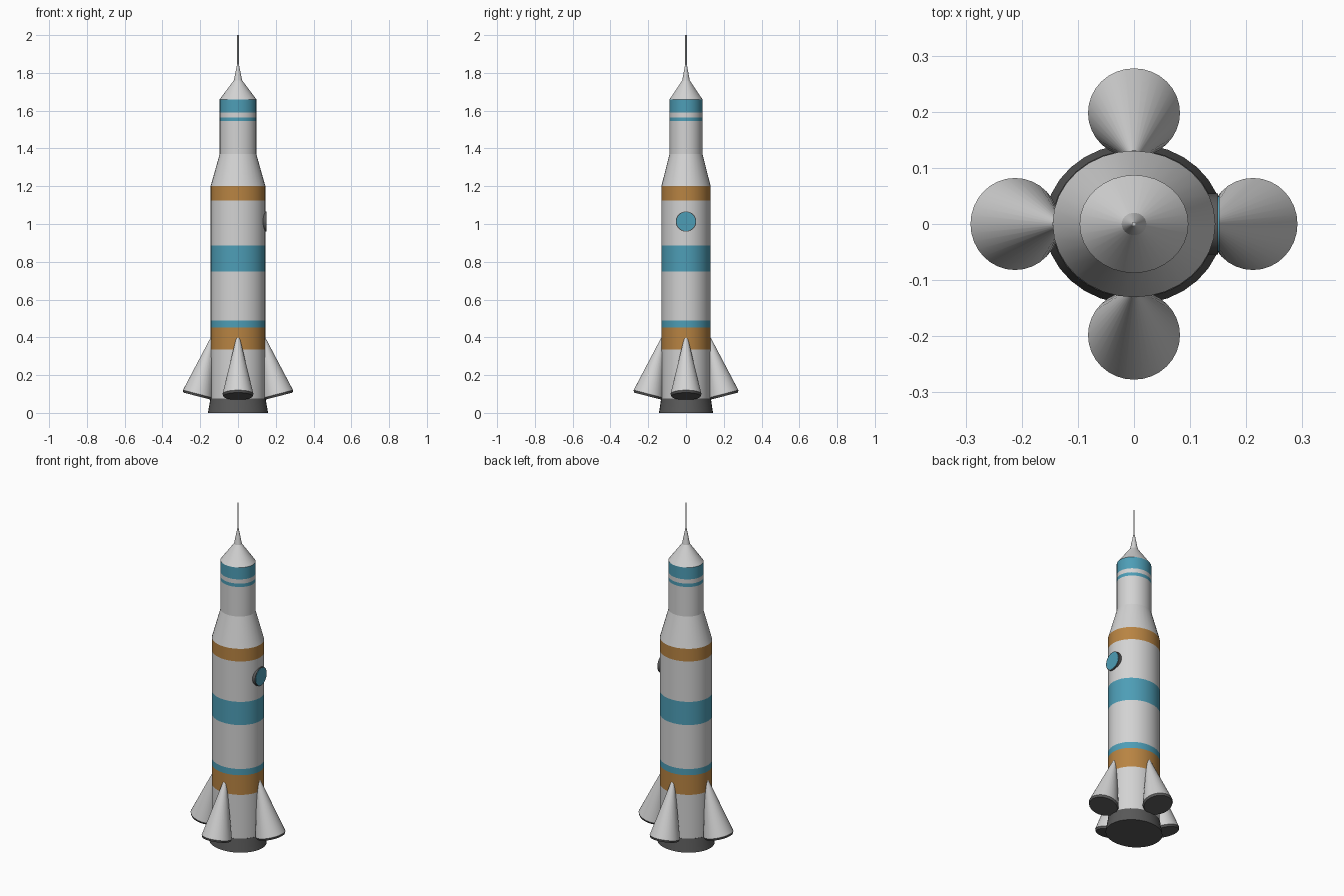
import bpy, bmesh, math
from mathutils import Matrix, Vector

if "Cube" in bpy.data.objects:
    bpy.data.objects.remove(bpy.data.objects["Cube"])


def material(name, rgb):
    m = bpy.data.materials.new(name)
    m.diffuse_color = (*rgb, 1)
    m.use_nodes = True
    m.node_tree.nodes["Principled BSDF"].inputs["Base Color"].default_value = m.diffuse_color
    return m


WHITE = material("white_paint", (0.65, 0.65, 0.65))
TEAL = material("teal_paint", (0.075, 0.34, 0.47))
ORANGE = material("orange_paint", (0.48, 0.23, 0.055))
DARK = material("dark_metal", (0.10, 0.10, 0.10))


def lathe(name, profile, mats, rule, segs=32, matrix=Matrix()):
    """Revolve (radius, z) points about z, cap the ends, colour faces by height."""
    bm = bmesh.new()
    rings = []
    for r, z in profile:
        rings.append([bm.verts.new((r * math.cos(2 * math.pi * i / segs),
                                    r * math.sin(2 * math.pi * i / segs), z))
                      for i in range(segs)])
    for a, b in zip(rings, rings[1:]):
        for i in range(segs):
            j = (i + 1) % segs
            bm.faces.new((a[i], a[j], b[j], b[i]))
    bm.faces.new(rings[0][::-1])
    bm.faces.new(rings[-1])
    for f in bm.faces:
        f.material_index = rule(f.calc_center_median().z)
    bm.transform(matrix)
    bmesh.ops.recalc_face_normals(bm, faces=bm.faces)
    me = bpy.data.meshes.new(name)
    bm.to_mesh(me)
    bm.free()
    for m in mats:
        me.materials.append(m)
    ob = bpy.data.objects.new(name, me)
    bpy.context.collection.objects.link(ob)
    bpy.ops.object.select_all(action='DESELECT')
    ob.select_set(True)
    bpy.context.view_layer.objects.active = ob
    bpy.ops.object.shade_smooth_by_angle(angle=math.radians(14))
    return ob


# Slightly oval cross-section shared by the hull parts
OVAL = Matrix.Diagonal((1, 0.9, 1, 1))

# Hull with painted bands
bands = [(0.336, 0.452, 2), (0.452, 0.489, 1), (0.749, 0.886, 1),
         (1.125, 1.20, 2), (1.545, 1.565, 1), (1.59, 1.66, 1)]


def band_colour(z):
    return next((c for lo, hi, c in bands if lo < z < hi), 0)


R, r = 0.145, 0.097
hull = [(R, z) for z in (0.077, 0.336, 0.452, 0.489, 0.749, 0.886, 1.125, 1.20)]
hull += [(r, z) for z in (1.37, 1.545, 1.565, 1.59, 1.66)]
hull += [(0.022, 1.76), (0.004, 1.85)]
lathe("hull", hull, [WHITE, TEAL, ORANGE], band_colour, matrix=OVAL)

# Antenna
lathe("antenna", [(0.004, 1.84), (0.004, 2.0)], [WHITE], lambda z: 0, 12)

# Engine skirt
lathe("engine_skirt", [(0.159, 0), (0.146, 0.077)], [DARK], lambda z: 0, matrix=OVAL)

# Four tilted cone boosters with dark undersides
for i, (name, dist) in enumerate((("right", 0.212), ("back", 0.198),
                                  ("left", 0.212), ("front", 0.198))):
    place = (Matrix.Rotation(i * math.pi / 2, 4, 'Z')
             @ Matrix.Translation((dist, 0, 0.1))
             @ Matrix.Rotation(math.radians(-14.5), 4, 'Y'))
    lathe(name + "_booster",
          [(0.077, -0.012), (0.082, 0), (0.01, 0.305)],
          [WHITE, DARK], lambda z: 1 if z < 0 else 0, matrix=place)

# Round window on the right side: dark rim and teal pane
side = Matrix.Translation((0, 0, 1.013)) @ Matrix.Rotation(math.pi / 2, 4, 'Y')
lathe("window_rim", [(0.054, 0.125), (0.054, 0.150)], [DARK], lambda z: 0, matrix=side)
lathe("window_pane", [(0.050, 0.148), (0.050, 0.152)], [TEAL], lambda z: 0, matrix=side)
